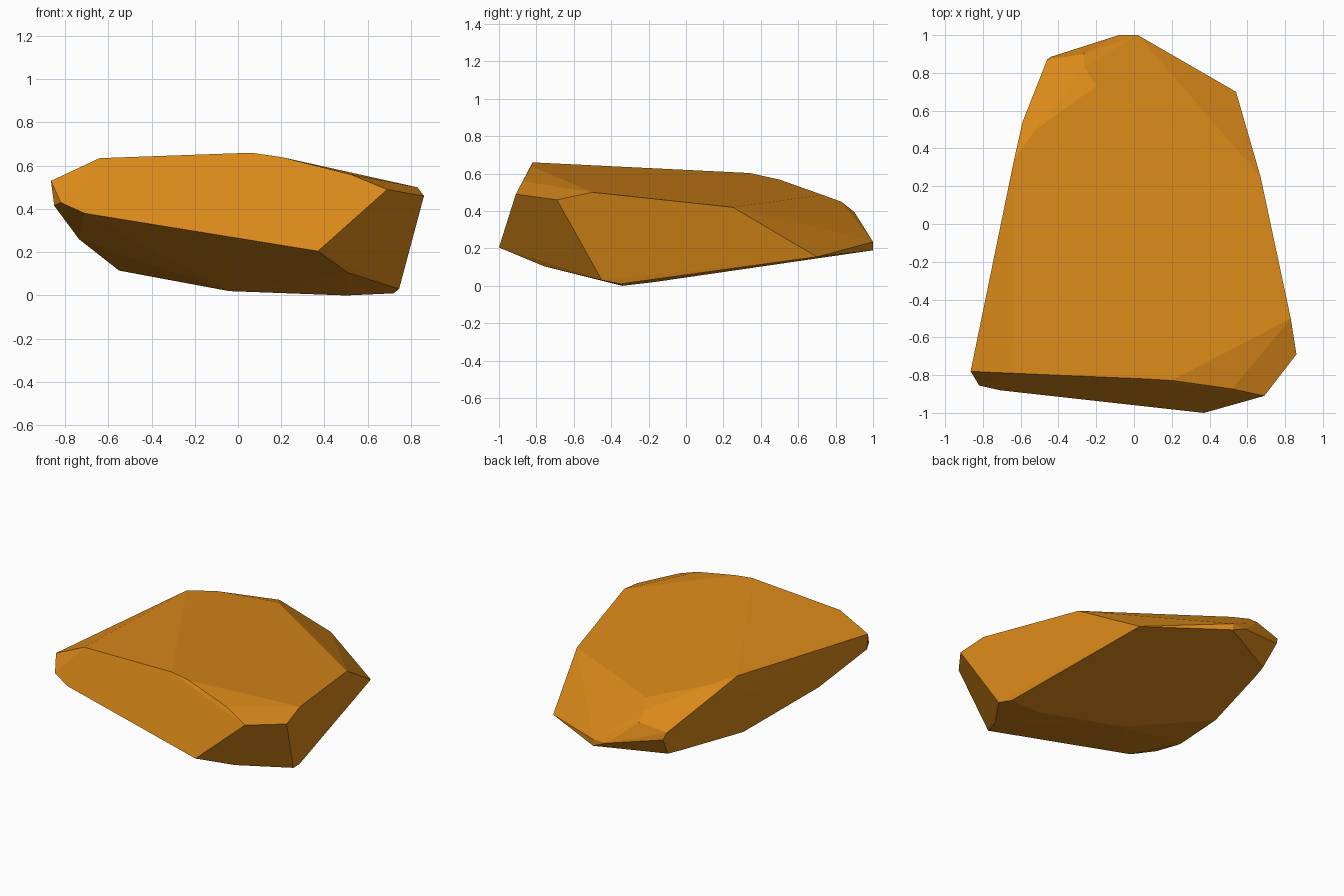
import bpy, bmesh

if "Cube" in bpy.data.objects:
    bpy.data.objects.remove(bpy.data.objects["Cube"])

# Corners of the faceted boulder, grouped by region; the convex hull makes the facets
top = [(-.64, -.79, .635), (.06, -.82, .66), (.2, -.828, .64), (.6, -.68, .552),
       (.83, -.5, .5), (.67, .25, .42), (-.635, .34, .603), (-.52, .5, .568),
       (-.2, .73, .486), (-.26, .83, .45), (-.27, .9, .395)]
front = [(-.865, -.78, .53), (-.82, -.855, .43), (-.71, -.88, .38), (.37, -1, .205),
         (.52, -.873, .56), (.69, -.91, .49), (.86, -.69, .46), (-.85, -.79, .415)]
back = [(.54, .7, .155), (.02, 1, .19), (.02, 1, .235), (-.08, 1, .235),
        (-.44, .885, .31), (-.46, .87, .36), (-.59, .54, .53)]
bottom = [(.51, -.76, .105), (.745, -.45, .03), (.72, -.35, .01), (.5, -.34, 0),
          (-.04, -.17, .02), (-.55, .15, .115), (-.735, -.42, .26),
          (-.41, .785, .168), (-.435, .69, .16)]

bm = bmesh.new()
for p in top + front + back + bottom:
    bm.verts.new(p)
hull = bmesh.ops.convex_hull(bm, input=bm.verts)
loose = [v for v in bm.verts if not v.link_faces]
bmesh.ops.delete(bm, geom=loose, context='VERTS')

# Merge nearly coplanar triangles into broad flat facets
bmesh.ops.dissolve_limit(bm, angle_limit=0.05, verts=bm.verts, edges=bm.edges)
bmesh.ops.recalc_face_normals(bm, faces=bm.faces)

mesh = bpy.data.meshes.new("boulder")
bm.to_mesh(mesh)
bm.free()
boulder = bpy.data.objects.new("boulder", mesh)
bpy.context.collection.objects.link(boulder)

# Orange stone
mat = bpy.data.materials.new("orange_stone")
mat.diffuse_color = (0.7, 0.25, 0.01, 1)
mat.use_nodes = True
mat.node_tree.nodes["Principled BSDF"].inputs["Base Color"].default_value = mat.diffuse_color
mesh.materials.append(mat)
